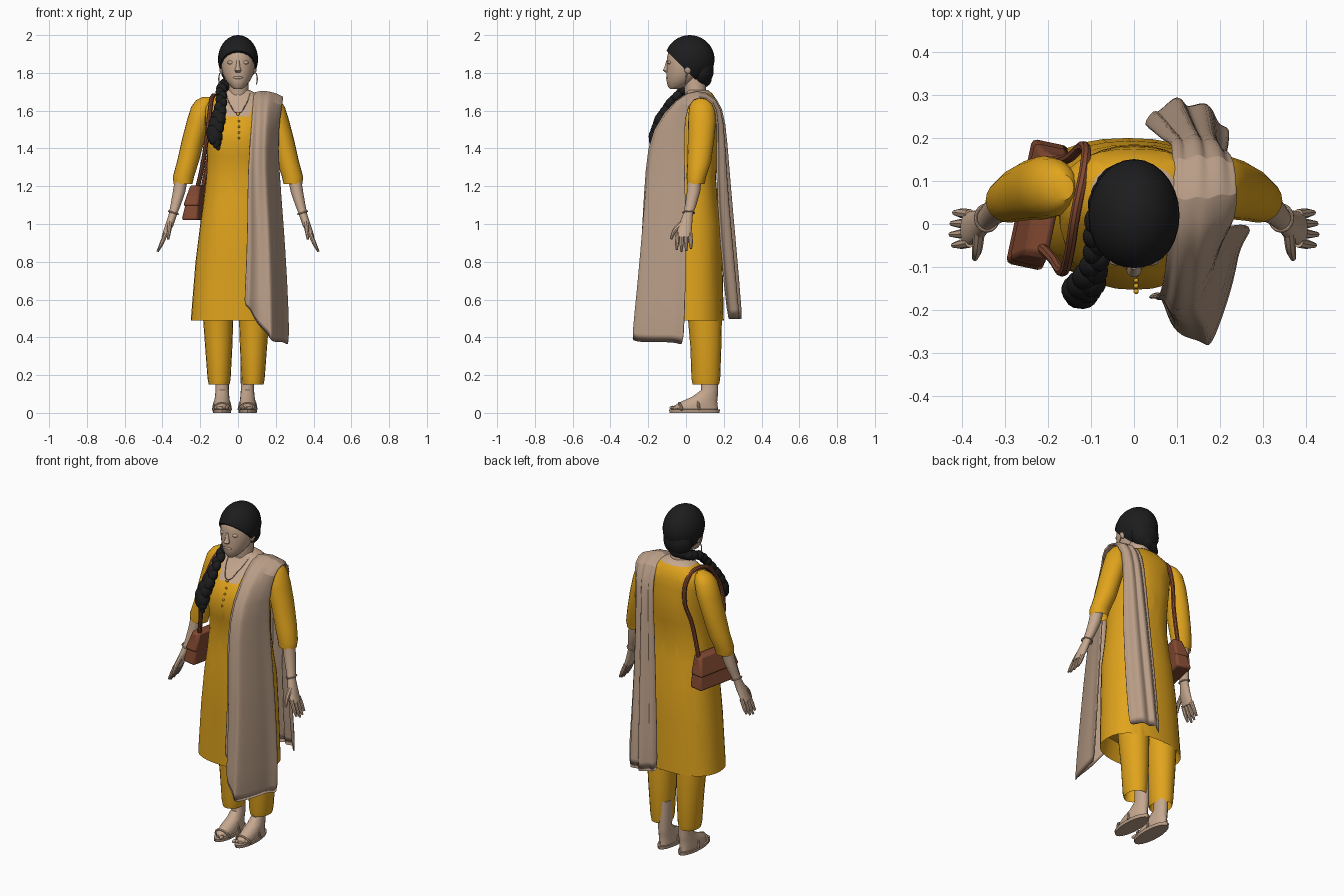
import bpy, bmesh, math
from mathutils import Vector, Matrix

if "Cube" in bpy.data.objects:
    bpy.data.objects.remove(bpy.data.objects["Cube"], do_unlink=True)


def material(name, color):
    m = bpy.data.materials.new(name)
    m.use_nodes = True
    m.diffuse_color = (*color, 1)
    m.node_tree.nodes["Principled BSDF"].inputs["Base Color"].default_value = (*color, 1)
    return m


GOLD = material("mustard cloth", (0.75, 0.37, 0.012))
SKIN = material("skin", (0.56, 0.39, 0.275))
TAN = material("tan scarf", (0.48, 0.335, 0.24))
BLACK = material("black hair", (0.012, 0.012, 0.013))
BROWN = material("brown leather", (0.22, 0.065, 0.03))
parts = []


def finish(name, bm, mat):
    bmesh.ops.recalc_face_normals(bm, faces=bm.faces)
    mesh = bpy.data.meshes.new(name)
    bm.to_mesh(mesh)
    bm.free()
    ob = bpy.data.objects.new(name, mesh)
    bpy.context.collection.objects.link(ob)
    mesh.materials.append(mat)
    parts.append(ob)
    return ob


def loft(name, rings, mat, side=1, shift=0, sides=20, power=1):
    """Skin horizontal ellipses given as (x, y, z, x radius, y radius); a power below 1 squares them."""
    bm = bmesh.new()
    loops = []
    for x, y, z, rx, ry in rings:
        loop = []
        for i in range(sides):
            c, s = math.cos(math.tau * i / sides), math.sin(math.tau * i / sides)
            c, s = math.copysign(abs(c) ** power, c), math.copysign(abs(s) ** power, s)
            loop.append(bm.verts.new((side * (x + rx * c) + shift, y + ry * s, z)))
        loops.append(loop)
    for low, high in zip(loops, loops[1:]):
        for i in range(sides):
            j = (i + 1) % sides
            bm.faces.new((low[i], low[j], high[j], high[i]))
    bm.faces.new(loops[0])
    bm.faces.new(loops[-1])
    return finish(name, bm, mat)


def ball(bm, center, size, turn=None):
    matrix = Matrix.Translation(center) @ (turn or Matrix()) @ Matrix.Diagonal((*size, 1))
    bmesh.ops.create_uvsphere(bm, u_segments=16, v_segments=10, radius=1, matrix=matrix)


def tube(name, points, radii, mat, cyclic=False):
    curve = bpy.data.curves.new(name, "CURVE")
    curve.dimensions = "3D"
    curve.bevel_depth = 1
    curve.bevel_resolution = 2
    curve.resolution_u = 5
    curve.use_fill_caps = True
    spline = curve.splines.new("BEZIER")
    spline.bezier_points.add(len(points) - 1)
    spline.use_cyclic_u = cyclic
    for i, p in enumerate(spline.bezier_points):
        p.co = points[i]
        p.handle_left_type = p.handle_right_type = "AUTO"
        p.radius = radii[i] if isinstance(radii, list) else radii
    holder = bpy.data.objects.new(name, curve)
    bpy.context.collection.objects.link(holder)
    mesh = bpy.data.meshes.new_from_object(holder.evaluated_get(bpy.context.evaluated_depsgraph_get()))
    bpy.data.objects.remove(holder, do_unlink=True)
    mesh.materials.clear()
    mesh.materials.append(mat)
    ob = bpy.data.objects.new(name, mesh)
    bpy.context.collection.objects.link(ob)
    parts.append(ob)


# Long tunic with a hollow hem and a skin area cut in at the neckline
tunic = loft("tunic", [
    (-.01, .03, .6, .2, .14), (-.015, .035, .49, .235, .165), (-.008, .03, .8, .217, .163),
    (0, .025, 1, .2, .16), (0, .022, 1.13, .182, .145), (0, .02, 1.25, .168, .138),
    (0, .02, 1.36, .163, .15), (0, .015, 1.45, .168, .168), (0, .03, 1.54, .175, .15),
    (0, .06, 1.62, .175, .115), (0, .07, 1.66, .15, .09), (0, .07, 1.69, .1, .07),
    (0, .06, 1.71, .06, .055)], GOLD, sides=32, power=.85)
tunic.data.materials.append(SKIN)
bm = bmesh.new()
bm.from_mesh(tunic.data)
for point, normal in (((0, 0, 1.57), (0, 0, 1)), ((.06, 0, 1.57), (1, 0, -.3)), ((-.06, 0, 1.57), (-1, 0, -.3))):
    bmesh.ops.bisect_plane(bm, geom=bm.verts[:] + bm.edges[:] + bm.faces[:], plane_co=point, plane_no=normal)
for f in bm.faces:
    c = f.calc_center_median()
    front = c.y < .06 and c.z > 1.57 and abs(c.x) < .06 + (c.z - 1.57) * .3
    f.material_index = int(front or c.z > 1.69)
bm.to_mesh(tunic.data)
bm.free()

# Tunic buttons, pendant and fine necklace
bm = bmesh.new()
for i in range(4):
    ball(bm, (.005, -.118 - .013 * i, 1.545 - .03 * i), (.006, .006, .006))
ball(bm, (0, -.103, 1.582), (.009, .005, .009))
finish("buttons_and_pendant", bm, GOLD)
tube("necklace", [(-.065, .02, 1.695), (-.04, -.06, 1.63), (0, -.098, 1.588), (.04, -.06, 1.63), (.065, .02, 1.695)], .002, SKIN)

# Limbs, mirrored left and right
for side, label in ((1, "left"), (-1, "right")):
    loft(label + "_trouser_leg", [
        (.09, .105, .25, .045, .06), (.09, .105, .15, .055, .07), (.09, .105, .18, .061, .076),
        (.092, .105, .35, .072, .082), (.095, .1, .5, .08, .09), (.095, .08, .75, .085, .1)],
        GOLD, side, -.01)
    loft(label + "_foot", [
        (.068, .05, .015, .042, .12), (.068, .05, .035, .044, .118), (.068, .07, .06, .042, .095),
        (.067, .1, .085, .038, .068), (.067, .125, .12, .035, .045), (.068, .125, .28, .038, .045)],
        SKIN, side, -.017)
    loft(label + "_sandal_sole", [
        (.068, .045, 0, .048, .132), (.068, .045, .018, .05, .135), (.068, .045, .02, .04, .12)],
        TAN, side, -.017)
    bm = bmesh.new()
    for i in range(5):
        ball(bm, (side * (.042 + .014 * i) - .017, -.07 + .01 * i, .028), (.009, .018, .01))
    finish(label + "_toes", bm, SKIN)
    for name, y, top in (("toe_strap", -.02, .05), ("ankle_strap", .07, .085)):
        tube(f"{label}_{name}", [(side * (.068 + w) - .017, y + d, z) for w, d, z in (
            (-.046, 0, .015), (-.03, -.01, top * .8), (0, -.015, top), (.03, -.01, top * .8), (.046, 0, .015))],
            .008, TAN)

    loft(label + "_sleeve", [
        (.29, .055, 1.28, .035, .035), (.291, .052, 1.212, .05, .046), (.289, .055, 1.25, .056, .052),
        (.265, .07, 1.33, .058, .063), (.236, .08, 1.45, .06, .07), (.208, .085, 1.55, .062, .074),
        (.19, .085, 1.62, .058, .068), (.176, .085, 1.655, .046, .05), (.165, .085, 1.672, .025, .03)],
        GOLD, side)
    loft(label + "_forearm_and_palm", [
        (.295, .05, 1.27, .035, .036), (.312, .04, 1.17, .033, .035), (.33, .025, 1.1, .027, .03),
        (.345, .01, 1.05, .022, .026), (.365, -.004, .99, .022, .036), (.388, -.012, .935, .016, .04)],
        SKIN, side)
    for i in range(4):
        y = -.043 + .022 * i
        reach = .012 * abs(i - 1.3)
        tube(f"{label}_finger_{i + 1}", [
            (side * .382, y, .95), (side * .403, y * 1.1, .9), (side * (.428 - reach / 2), y * 1.15, .85 + reach)],
            [.012, .011, .006], SKIN)
    tube(label + "_thumb", [(side * .36, -.015, 1.01), (side * .365, -.06, .965), (side * .37, -.08, .92)],
         [.014, .012, .007], SKIN)
    tube(label + "_bangle", [(side * (.342 + .026 * math.cos(a)), .014 + .03 * math.sin(a), 1.06 + .008 * math.cos(a))
                             for a in (math.tau * k / 8 for k in range(8))], .004, SKIN, True)
    bm = bmesh.new()
    ball(bm, (side * .086, .01, 1.825), (.013, .02, .03))
    finish(label + "_ear", bm, SKIN)
    tube(label + "_earring", [(side * .096, .005, 1.8), (side * .102, 0, 1.77), (side * .098, -.005, 1.74)], .003, SKIN)

# Head, neck and facial features
loft("neck", [(0, .06, 1.64, .065, .06), (0, .05, 1.7, .056, .058), (0, .04, 1.8, .054, .058)], SKIN)
loft("head", [
    (0, -.062, 1.714, .02, .022), (0, -.045, 1.73, .042, .052), (0, -.025, 1.76, .065, .078),
    (0, -.01, 1.79, .08, .093), (0, 0, 1.83, .09, .103), (0, .005, 1.88, .092, .106),
    (0, .01, 1.93, .085, .098), (0, .02, 1.97, .058, .068)], SKIN)
loft("nose", [
    (0, -.1, 1.803, .012, .01), (0, -.106, 1.813, .018, .018), (0, -.1, 1.83, .012, .015),
    (0, -.097, 1.865, .008, .008)], SKIN, sides=10)
bm = bmesh.new()
for x in (-.038, .038):
    ball(bm, (x, -.087, 1.855), (.019, .01, .01))
ball(bm, (0, -.097, 1.775), (.026, .009, .008))
finish("eyelids_and_lips", bm, SKIN)

# Swept-back hair trimmed along a sloping hairline, gathered low on the nape
bm = bmesh.new()
bmesh.ops.create_uvsphere(bm, u_segments=28, v_segments=18, radius=1, matrix=Matrix.Translation(
    (0, .02, 1.872)) @ Matrix.Diagonal((.106, .131, .128, 1)))
cut = bmesh.ops.bisect_plane(bm, geom=bm.verts[:] + bm.edges[:] + bm.faces[:], plane_co=(0, -.11, 1.925),
                             plane_no=(0, -1, -1), clear_outer=True)
bmesh.ops.holes_fill(bm, edges=[e for e in cut["geom_cut"] if isinstance(e, bmesh.types.BMEdge)])
ball(bm, (-.005, .083, 1.815), (.086, .064, .085))
finish("hair", bm, BLACK)

# Braid of overlapping strands brought forward over the right shoulder
path = [Vector(p) for p in ((-.02, .095, 1.76), (-.065, .07, 1.74), (-.088, -.01, 1.715), (-.088, -.085, 1.64),
                            (-.108, -.135, 1.55), (-.128, -.16, 1.47), (-.108, -.18, 1.405))]
widths = [.045, .036, .03, .03, .042, .045, .014]
bm = bmesh.new()
for k in range(25):
    i, t = divmod(k / 4, 1)
    i = int(i)
    j = min(i + 1, len(path) - 1)
    w = widths[i] * (1 - t) + widths[j] * t
    along = (path[j] - path[i]) if j > i else Vector((0, 0, -1))
    center = path[i].lerp(path[j], t) + Vector(((-1) ** k * w * .2, 0, 0))
    ball(bm, center, (w * .85, w * .78, w * 1.1), along.to_track_quat("Z", "Y").to_matrix().to_4x4())
finish("braid", bm, BLACK)

# Scarf draped over the left shoulder: inner edge, middle and outer edge per row
rows = [
    ((.02, .23, .48), (.11, .288, .48), (.225, .225, .48)),
    ((.045, .215, .9), (.125, .25, .9), (.22, .18, .9)),
    ((.07, .19, 1.3), (.14, .215, 1.3), (.215, .16, 1.3)),
    ((.09, .188, 1.55), (.15, .2, 1.55), (.215, .17, 1.55)),
    ((.09, .15, 1.665), (.16, .165, 1.67), (.235, .15, 1.65)),
    ((.085, .06, 1.705), (.16, .06, 1.71), (.24, .07, 1.68)),
    ((.08, -.025, 1.66), (.15, -.04, 1.67), (.235, .01, 1.64)),
    ((.07, -.15, 1.5), (.14, -.168, 1.5), (.21, -.01, 1.5)),
    ((.05, -.175, 1.3), (.135, -.197, 1.3), (.215, -.005, 1.3)),
    ((.05, -.17, 1), (.155, -.225, 1), (.24, 0, 1)),
    ((.04, -.17, .7), (.165, -.25, .7), (.26, 0, .7)),
    ((.03, -.175, .57), (.17, -.285, .38), (.275, -.01, .34))]
bm = bmesh.new()
grid = []
steps = 20
for r, (inner, middle, outer) in enumerate(rows):
    a, b, c = Vector(inner), Vector(middle), Vector(outer)
    swing = .003 + .0015 * abs(r - 5)
    # The rounded drape sharpens into one deep fold toward the front hem
    sharp = max(0, r - 6) / 5
    line = []
    for k in range(steps + 1):
        u = k / steps
        bulge = 4 * u * (1 - u) * (1 - sharp) + math.sin(math.pi * u) ** 2 * sharp
        fold = swing * math.sin(u * math.tau * 3)
        line.append(bm.verts.new(a.lerp(c, u) + (b - (a + c) / 2) * bulge + Vector((fold * .5, fold, 0))))
    grid.append(line)
for low, high in zip(grid, grid[1:]):
    for k in range(steps):
        bm.faces.new((low[k], low[k + 1], high[k + 1], high[k]))
scarf = finish("scarf", bm, TAN)
thick = scarf.modifiers.new("thickness", "SOLIDIFY")
thick.thickness = .012
thick.offset = 0
scarf.modifiers.new("soft folds", "SUBSURF").levels = 1

# Shoulder bag, leaning in toward the hip, with flap and strap
turn = Matrix.Translation((-.226, .045, 1.11)) @ Matrix.Rotation(math.radians(-12), 4, "Z")
for name, center, size, taper in (("bag_body", (0, 0, 0), (.09, .3, .18), .55),
                                  ("bag_flap", (.004, 0, .04), (.085, .285, .11), .65)):
    bm = bmesh.new()
    bmesh.ops.create_cube(bm, size=1, matrix=Matrix.Translation(center) @ Matrix.Diagonal((*size, 1)))
    for v in bm.verts:
        if v.co.z > center[2]:
            v.co.x = v.co.x * taper + .02
            v.co.y *= .8
    bmesh.ops.transform(bm, matrix=turn, verts=bm.verts)
    bag = finish(name, bm, BROWN)
    bevel = bag.modifiers.new("rounded edges", "BEVEL")
    bevel.width = .012
    bevel.segments = 2
tube("bag_strap", [
    (-.22, -.05, 1.17), (-.19, -.08, 1.3), (-.165, -.11, 1.46), (-.15, -.065, 1.59), (-.135, .03, 1.675),
    (-.115, .13, 1.655), (-.115, .18, 1.54), (-.15, .155, 1.38), (-.19, .145, 1.17)], .012, BROWN)

# Smooth shading with crisp edges
bpy.ops.object.select_all(action="DESELECT")
for ob in parts:
    ob.select_set(True)
bpy.context.view_layer.objects.active = tunic
bpy.ops.object.shade_smooth_by_angle(angle=math.radians(40))
